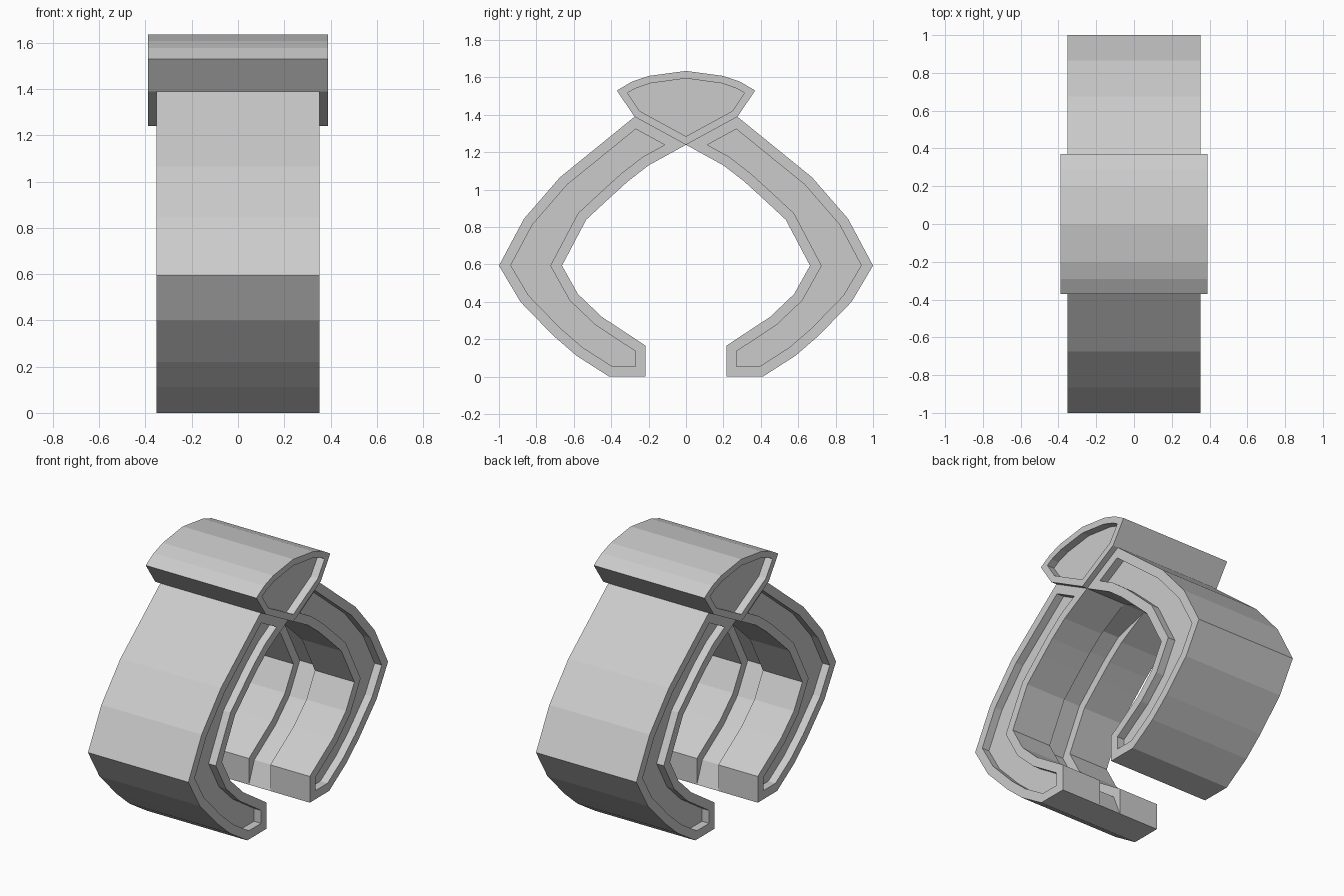
import bpy, bmesh
from mathutils import Vector

cube = bpy.data.objects.get("Cube")
if cube:
    bpy.data.objects.remove(cube, do_unlink=True)

grey = bpy.data.materials.new("light grey")
grey.use_nodes = True
grey.diffuse_color = (0.6, 0.6, 0.6, 1)
grey.node_tree.nodes["Principled BSDF"].inputs["Base Color"].default_value = (0.6, 0.6, 0.6, 1)


def loft(name, sections, rim, depth):
    """Loft (x, profile) sections along x, then sink a panel into both ends."""
    bm = bmesh.new()
    loops = [[bm.verts.new((x, y, z)) for y, z in prof] for x, prof in sections]
    n = len(loops[0])
    for a, b in zip(loops, loops[1:]):
        for i in range(n):
            j = (i + 1) % n
            bm.faces.new((a[i], a[j], b[j], b[i]))
    caps = [bm.faces.new(loops[0]), bm.faces.new(loops[-1])]
    bmesh.ops.remove_doubles(bm, verts=bm.verts, dist=0.0005)
    bmesh.ops.recalc_face_normals(bm, faces=bm.faces)
    caps = [f for f in caps if f.is_valid]
    bmesh.ops.inset_individual(bm, faces=caps, thickness=rim, use_even_offset=True)
    # Push the inset panels inward with straight walls
    for f in caps:
        panel = bmesh.ops.extrude_discrete_faces(bm, faces=[f])["faces"][0]
        for v in panel.verts:
            v.co.x -= depth if v.co.x > 0 else -depth
    mesh = bpy.data.meshes.new(name)
    bm.to_mesh(mesh)
    bm.free()
    mesh.materials.append(grey)
    obj = bpy.data.objects.new(name, mesh)
    bpy.context.collection.objects.link(obj)
    return obj


def offset(chain, dist):
    """Shift the interior points of a chain sideways, with mitred corners."""
    pts = [Vector(p) for p in chain]
    out = [chain[0]]
    for a, b, c in zip(pts, pts[1:], pts[2:]):
        d1, d2 = (b - a).normalized(), (c - b).normalized()
        n1, n2 = Vector((d1.y, -d1.x)), Vector((d2.y, -d2.x))
        out.append(tuple(b + (n1 + n2) * dist / (1 + n1.dot(n2))))
    return out + [chain[-1]]


# Curved arm profile (y, z): outside from top to foot, inside from foot to top
outside = [(0.275, 1.39), (0.674, 1.066), (0.866, 0.845), (1, 0.594), (0.885, 0.4),
           (0.71, 0.22), (0.585, 0.112), (0.41, 0)]
inside = [(0.216, 0), (0.216, 0.166), (0.45, 0.32), (0.578, 0.442), (0.663, 0.594),
          (0.533, 0.84), (0.395, 0.968), (0.31, 1.045), (0.2, 1.13), (0, 1.24)]
groove = offset(inside, 0.055)

# Arms, with a shallow groove along the middle of the inner surface
for name, side in (("front_arm", -1), ("back_arm", 1)):
    plain = [(y * side, z) for y, z in outside + inside]
    cut = [(y * side, z) for y, z in outside + groove]
    loft(name, [(-0.352, plain), (-0.075, plain), (-0.075, cut),
                (0.075, cut), (0.075, plain), (0.352, plain)], 0.055, 0.05)

# Wedge cap that sits in the V between the arms
half = [(0.275, 1.39), (0.37, 1.53), (0.29, 1.577), (0.2, 1.608)]
cap = [(0, 1.24)] + half + [(0, 1.635)] + [(-y, z) for y, z in reversed(half)]
loft("top_cap", [(-0.388, cap), (0.388, cap)], 0.04, 0.05)
